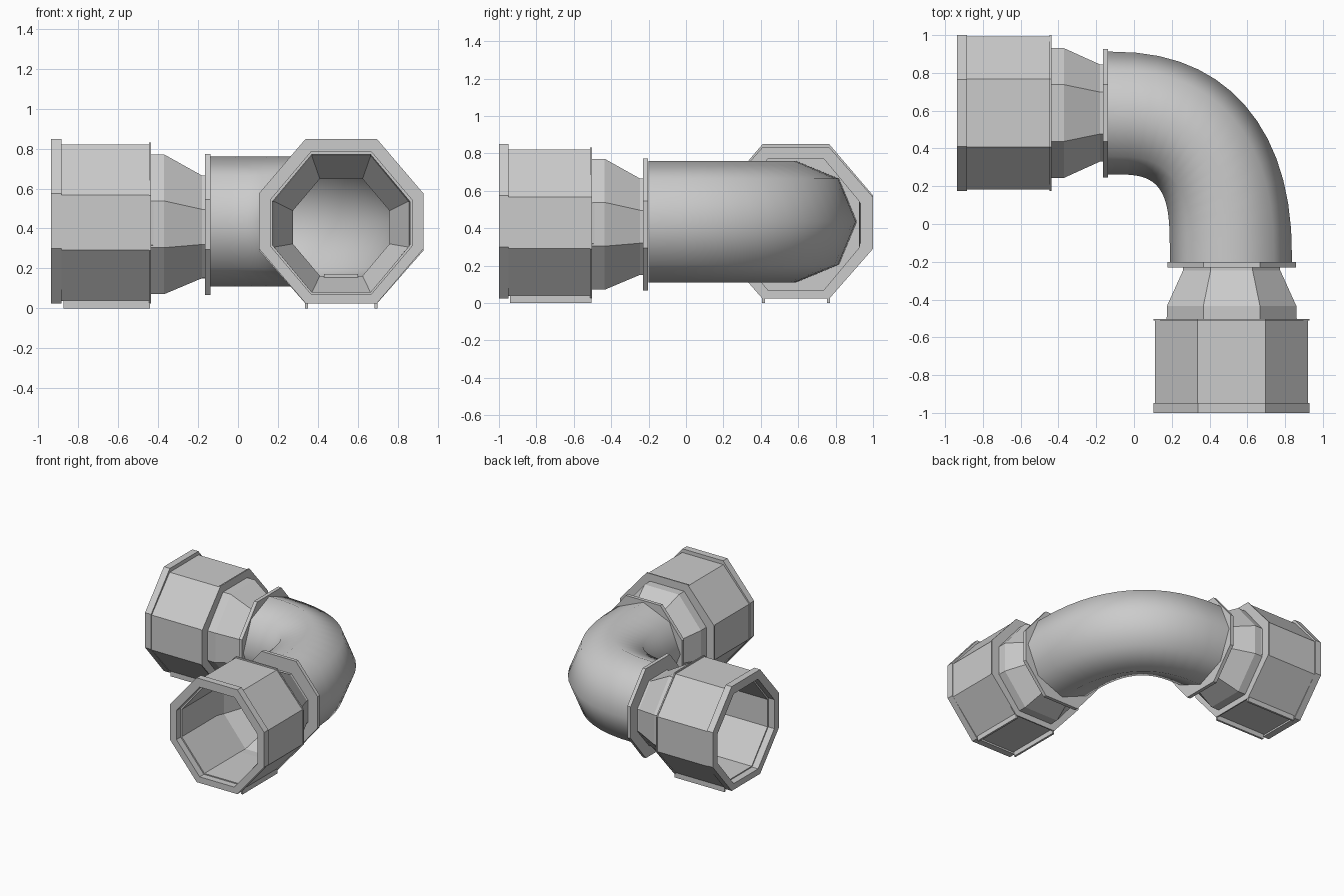
import bpy, bmesh, math

if "Cube" in bpy.data.objects:
    bpy.data.objects.remove(bpy.data.objects["Cube"])

CZ = 0.435                      # height of the pipe axis
AX, AY = 0.517, 0.5875          # axis x of the front arm, axis y of the side arm


def side_arm(s, l, z):          # arm pointing to -x
    return (-s, AY + l, z)


def front_arm(s, l, z):         # arm pointing to -y
    return (AX + l, -s - 0.065, z)


def octagon(w, h, a, b, zc):
    """Flat-topped octagon: half width/height w,h and half flat lengths a,b."""
    return [(w, zc - b), (w, zc + b), (a, zc + h), (-a, zc + h),
            (-w, zc + b), (-w, zc - b), (-a, zc - h), (a, zc - h)]


def loft(name, rings, closed, smooth=False):
    """Skin equal-sized rings; closed joins the last ring to the first."""
    bm = bmesh.new()
    vs = [[bm.verts.new(p) for p in r] for r in rings]
    n = len(vs[0])
    for i in range(len(vs) if closed else len(vs) - 1):
        p, q = vs[i], vs[(i + 1) % len(vs)]
        for k in range(n):
            f = bm.faces.new((p[k], p[(k + 1) % n], q[(k + 1) % n], q[k]))
            f.smooth = smooth
    bmesh.ops.recalc_face_normals(bm, faces=bm.faces)
    me = bpy.data.meshes.new(name)
    bm.to_mesh(me)
    bm.free()
    ob = bpy.data.objects.new(name, me)
    bpy.context.collection.objects.link(ob)
    return ob


def box(name, place, s0, s1, l0, l1, z0, z1):
    a, b = place(s0, l0, z0), place(s1, l1, z1)
    bpy.ops.mesh.primitive_cube_add(size=1, location=[(i + j) / 2 for i, j in zip(a, b)])
    ob = bpy.context.object
    ob.name = name
    ob.scale = [abs(j - i) for i, j in zip(a, b)]


# Octagon sections shared by both couplings
RIM = (0.4125, 0.4125, 0.178, 0.138, 0.437)
BODY = (0.405, 0.391, 0.18, 0.138, 0.429)
BACK = (0.4125, 0.403, 0.18, 0.138, 0.428)
WIDE = (0.343, 0.35, 0.15, 0.117, 0.421)
NECK = (0.257, 0.257, 0.111, 0.088, 0.408)
MOUTH = (0.355, 0.355, 0.152, 0.115, 0.428)
BORE = (0.345, 0.345, 0.147, 0.108, 0.426)
WIDE_IN = (0.335, 0.342, 0.147, 0.114, 0.421)
NECK_IN = (0.242, 0.243, 0.107, 0.083, 0.406)
FLANGE = (0.34, 0.353, 0.15, 0.125, 0.42)

for label, place in (("side", side_arm), ("front", front_arm)):
    def ring(s, sec):
        return [place(s, l, z) for l, z in octagon(*sec)]

    # hollow socket with rim, body, back lip and tapered neck
    loft(label + "_socket", [ring(s, c) for s, c in (
        (0.936, RIM), (0.883, RIM), (0.883, BODY), (0.447, BODY), (0.447, BACK),
        (0.437, BACK), (0.437, WIDE), (0.37, WIDE), (0.18, NECK), (0.165, NECK),
        (0.165, NECK_IN), (0.18, NECK_IN), (0.37, WIDE_IN), (0.437, BORE),
        (0.883, BORE), (0.883, MOUTH), (0.936, MOUTH))], True)
    # flange against the pipe
    loft(label + "_flange", [ring(s, c) for s, c in (
        (0.165, FLANGE), (0.137, FLANGE), (0.137, NECK_IN), (0.165, NECK_IN))], True)
    # base rails under the socket
    for i, l in enumerate((-0.182, 0.166)):
        box(f"{label}_rail_{i}", place, 0.44, 0.875, l, l + 0.016, 0, 0.06)
    # small stop inside the neck
    box(label + "_stop", place, 0.165, 0.2, -0.085, 0.085, 0.15, 0.172)

# Curved pipe: eight-sided section between inner and outer bend curves
X0, Y0, STEPS = -0.14, -0.2, 14


def bend(t, rx, ry, n):
    return (X0 + rx * max(math.sin(t), 0) ** (2 / n),
            Y0 + ry * max(math.cos(t), 0) ** (2 / n))


rings = []
for i in range(STEPS + 1):
    t = math.pi / 2 * i / STEPS
    if i == STEPS:
        o, n = (X0 + 0.977, Y0), (X0 + 0.33, Y0)
    else:
        o, n = bend(t, 0.977, 1.113, 2.35), bend(t, 0.33, 0.463, 3.8)
    r = []
    for k in range(8):
        a = math.pi / 4 * k
        u = (1 + math.cos(a)) / 2
        r.append((n[0] + (o[0] - n[0]) * u, n[1] + (o[1] - n[1]) * u,
                  CZ + 0.325 * math.sin(a)))
    rings.append(r)
loft("elbow_pipe", rings, False, True)
